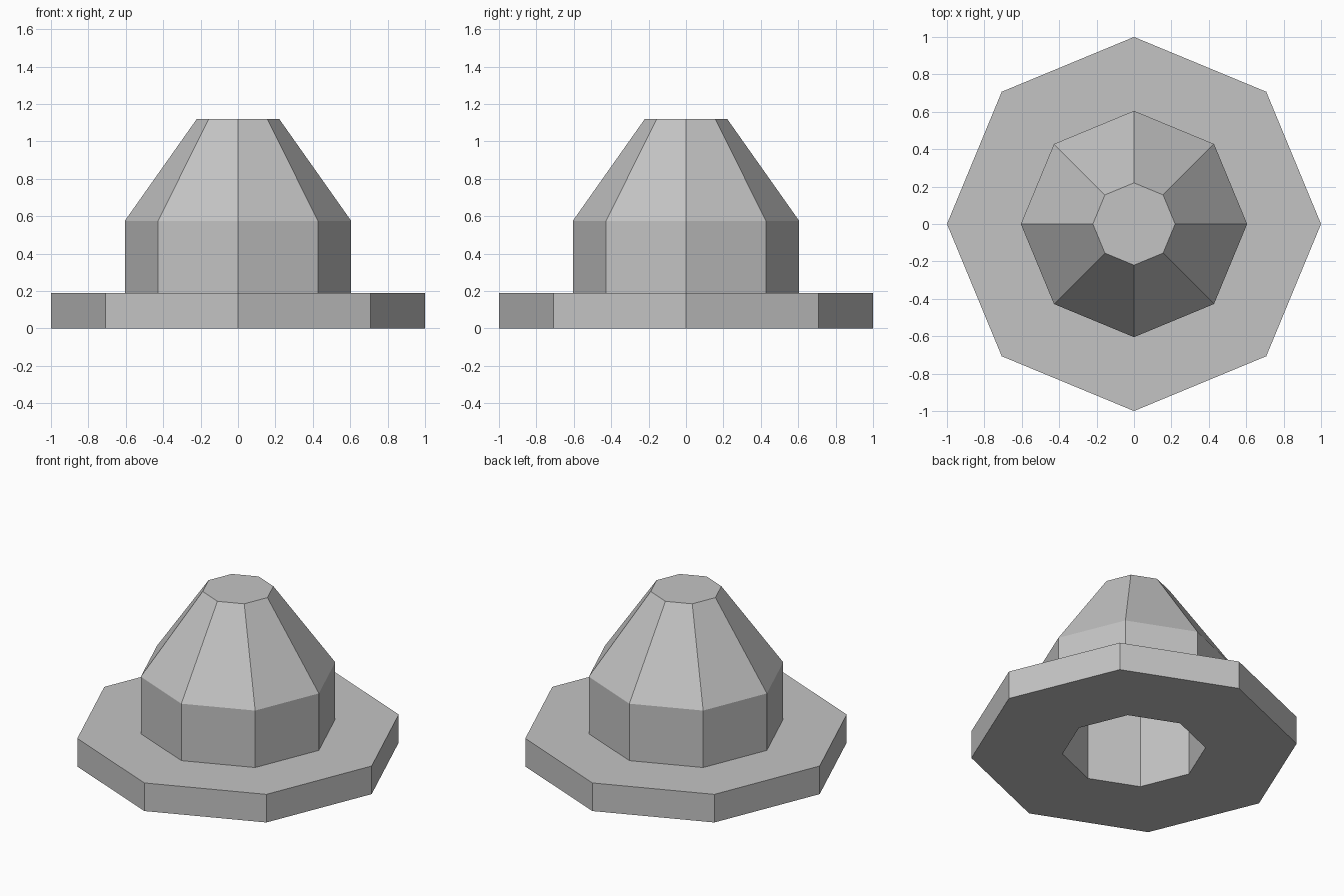
import bpy
import bmesh
from math import cos, sin, pi

cube = bpy.data.objects.get("Cube")
if cube:
    bpy.data.objects.remove(cube, do_unlink=True)

SIDES = 8

grey = bpy.data.materials.new("plain grey")
grey.use_nodes = True
colour = (0.55, 0.55, 0.55, 1)
grey.diffuse_color = colour
grey.node_tree.nodes["Principled BSDF"].inputs["Base Color"].default_value = colour


def turned(name, profile):
    """Turn a (radius, height) profile into a faceted solid, closing both ends."""
    bm = bmesh.new()
    rings = []
    for radius, height in profile:
        angles = [2 * pi * i / SIDES for i in range(SIDES)]
        rings.append([bm.verts.new((radius * cos(a), radius * sin(a), height)) for a in angles])
    for low, high in zip(rings, rings[1:]):
        for i in range(SIDES):
            j = (i + 1) % SIDES
            bm.faces.new((low[i], low[j], high[j], high[i]))
    bm.faces.new(rings[0])
    bm.faces.new(rings[-1])
    bmesh.ops.recalc_face_normals(bm, faces=bm.faces)
    mesh = bpy.data.meshes.new(name)
    bm.to_mesh(mesh)
    bm.free()
    mesh.materials.append(grey)
    obj = bpy.data.objects.new(name, mesh)
    bpy.context.collection.objects.link(obj)
    return obj


# One continuous shell: hollow inside, flange, upright collar, tapered top
bore = [(0.16, 0.97), (0.44, 0.575), (0.44, 0)]
flange = [(1, 0), (1, 0.19)]
collar = [(0.605, 0.19), (0.605, 0.575)]
taper = [(0.22, 1.12)]
turned("flanged_cap", bore + flange + collar + taper)
